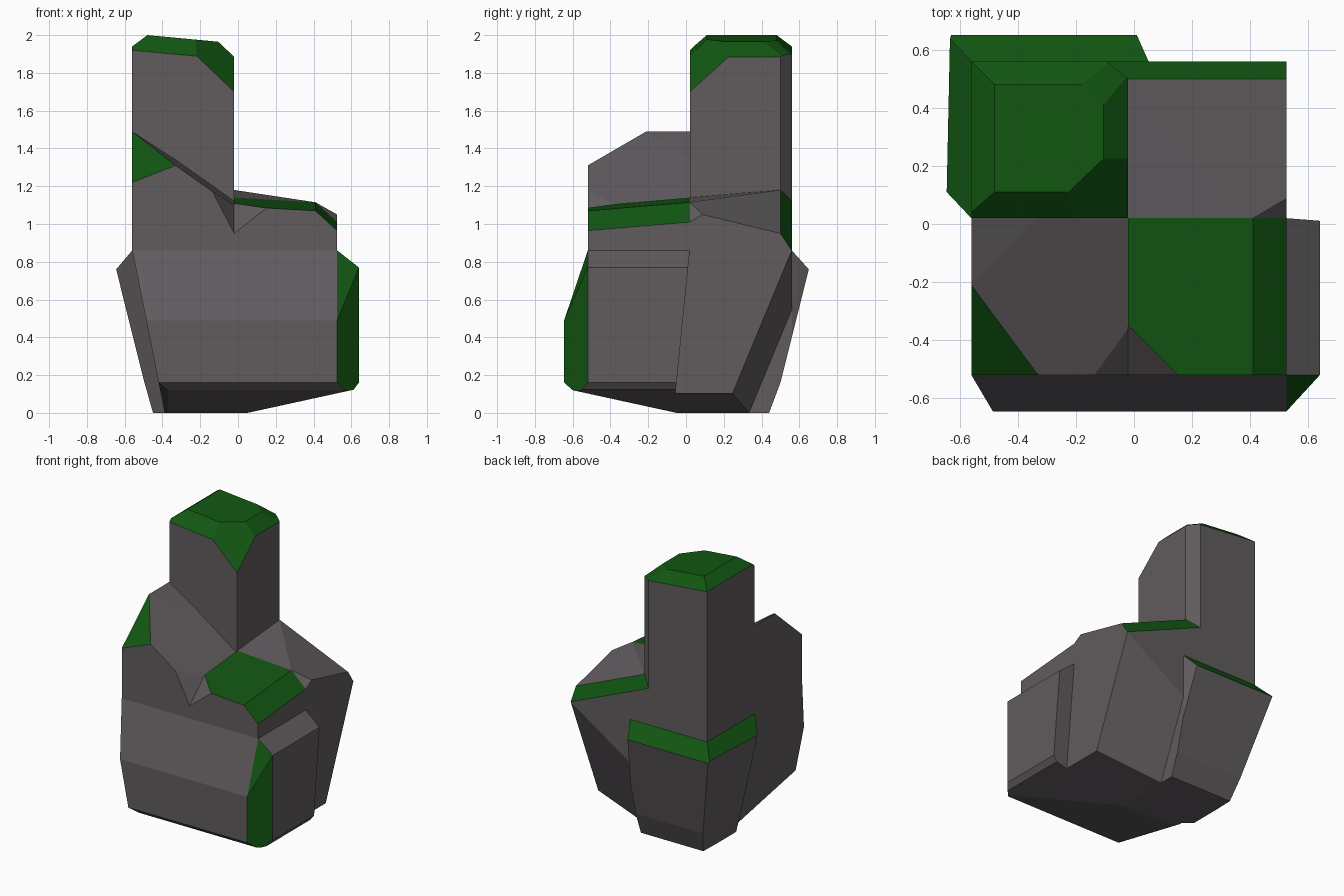
import bpy, bmesh
from mathutils import Vector


def material(name, rgb):
    m = bpy.data.materials.new(name)
    m.diffuse_color = (*rgb, 1)
    return m


MATS = [material("grey stone", (0.12, 0.107, 0.114)),
        material("green moss", (0.006, 0.095, 0.006))]
STONE, MOSS = 0, 1


# A cut is three points on a plane plus the colour of the face it leaves
def cut(p, q, r, mat=STONE):
    return Vector(p), Vector(q), Vector(r), mat


def along_x(y1, z1, y2, z2, mat=STONE):
    return cut((0, y1, z1), (0, y2, z2), (1, y1, z1), mat)


def along_y(x1, z1, x2, z2, mat=STONE):
    return cut((x1, 0, z1), (x2, 0, z2), (x1, 1, z1), mat)


def upright(x1, y1, x2, y2, mat=STONE):
    return cut((x1, y1, 0), (x2, y2, 0), (x1, y1, 1), mat)


def rock(name, lo, hi, cuts):
    """A box chiselled by planes; the side holding the box centre is kept."""
    lo, hi = Vector(lo), Vector(hi)
    centre = (lo + hi) / 2
    bm = bmesh.new()
    bmesh.ops.create_cube(bm, size=1)
    for v in bm.verts:
        v.co = centre + v.co * (hi - lo)
    for p, q, r, mat in cuts:
        n = (q - p).cross(r - p).normalized()
        if n.dot(centre - p) > 0:
            n = -n
        bmesh.ops.bisect_plane(bm, geom=bm.verts[:] + bm.edges[:] + bm.faces[:],
                               dist=1e-5, plane_co=p, plane_no=n, clear_outer=True)
        rim = [e for e in bm.edges if e.is_boundary]
        if rim:
            for f in bmesh.ops.holes_fill(bm, edges=rim, sides=0)["faces"]:
                f.material_index = mat
        bmesh.ops.remove_doubles(bm, verts=bm.verts[:], dist=1e-4)
    bmesh.ops.recalc_face_normals(bm, faces=bm.faces[:])
    me = bpy.data.meshes.new(name)
    bm.to_mesh(me)
    bm.free()
    for m in MATS:
        me.materials.append(m)
    ob = bpy.data.objects.new(name, me)
    bpy.context.collection.objects.link(ob)
    return ob


# Cuts shared by the pieces: sloping underside and tapered left wall
underside = [along_x(-0.60, 0.12, -0.05, 0), along_y(0.60, 0.12, 0.05, 0)]
left_taper = [along_y(-0.56, 0.86, -0.42, 0.16),
              cut((-0.42, -0.645, 0.16), (-0.37, -0.60, 0.12), (-0.37, -0.05, 0))]

# Tall column, back left, with a mossy cap
rock("tall_column", (-0.56, 0.02, 0), (-0.02, 0.56, 2), [
    upright(-0.02, 0.50, -0.095, 0.56),
    along_y(-0.56, 0.86, -0.42, 0.16),
    along_x(0.56, 0.86, 0.43, 0.16),
    along_y(-0.48, 2.0, -0.105, 1.965, MOSS),
    along_y(-0.48, 2.0, -0.56, 1.94, MOSS),
    along_y(-0.105, 1.965, -0.02, 1.885, MOSS),
    cut((-0.48, 0.11, 2), (-0.105, 0.11, 1.965), (-0.56, 0.02, 1.92), MOSS),
    cut((-0.48, 0.48, 2), (-0.105, 0.48, 1.965), (-0.56, 0.56, 1.94), MOSS),
    cut((-0.02, 0.02, 1.70), (-0.22, 0.02, 1.89), (-0.02, 0.22, 1.88), MOSS),
    cut((-0.18, 0.48, 1.972), (-0.105, 0.41, 1.965), (-0.02, 0.50, 1.89), MOSS),
])

# Sloping column, front left
rock("front_left_column", (-0.56, -0.52, 0), (-0.02, 0.02, 1.49), underside + left_taper + [
    cut((-0.56, -0.21, 1.49), (-0.56, 0.02, 1.49), (-0.02, 0.02, 1.14)),
    cut((-0.56, -0.21, 1.49), (-0.33, -0.52, 1.31), (-0.02, -0.36, 1.10)),
    cut((-0.56, -0.21, 1.49), (-0.33, -0.52, 1.31), (-0.56, -0.52, 1.22), MOSS),
    cut((-0.145, -0.52, 1.19), (-0.02, -0.36, 1.10), (-0.02, -0.52, 0.95)),
])

# Low column with a mossy top, front right
rock("front_right_column", (-0.02, -0.52, 0), (0.525, 0.02, 1.16), underside + [
    cut((-0.02, 0.02, 1.14), (0.41, 0.02, 1.115), (-0.02, -0.52, 1.095), MOSS),
    cut((0.41, 0.02, 1.115), (0.41, -0.52, 1.07), (0.525, 0.02, 1.01), MOSS),
    cut((-0.02, -0.52, 0.95), (-0.02, -0.36, 1.10), (0.145, -0.52, 1.08)),
])

# Low sloping column, back right
rock("back_right_column", (-0.095, 0.02, 0), (0.525, 0.56, 1.22), underside + [
    cut((-0.02, 0.02, 1.14), (-0.02, 0.50, 1.18), (0.41, 0.02, 1.115)),
    cut((-0.02, 0.50, 1.18), (0.525, 0.50, 0.95), (0.41, 0.02, 1.115)),
    cut((0.41, 0.02, 1.115), (0.525, 0.12, 1.07), (0.525, 0.02, 1.01)),
    cut((-0.02, 0.50, 1.18), (0.525, 0.50, 0.95), (0.525, 0.56, 0.86), MOSS),
    cut((0.525, 0.56, 0.86), (0.525, 0.27, 0.16), (0.10, 0.56, 0.58)),
])

# Bulge wrapping the front and the right side, with a mossy corner
rock("front_bulge", (-0.56, -0.645, 0), (0.64, 0.02, 0.86), underside + left_taper + [
    along_x(-0.52, 0.86, -0.645, 0.49),
    along_y(0.525, 0.86, 0.64, 0.77),
    along_x(0.02, 0.86, -0.05, 0.16),
    along_x(-0.645, 0.16, -0.60, 0.12),
    along_y(0.64, 0.16, 0.61, 0.12),
    upright(0.64, -0.52, 0.525, -0.645, MOSS),
    cut((0.525, -0.52, 0.86), (0.64, -0.52, 0.77), (0.525, -0.645, 0.49), MOSS),
])

# Bulge wrapping the back left corner, mossy on its upper rim
rock("back_bulge", (-0.645, 0.02, 0), (0.05, 0.65, 0.86), [
    cut((-0.56, 0.02, 0.86), (-0.56, 0.56, 0.86), (-0.645, 0.11, 0.76), MOSS),
    along_x(0.56, 0.86, 0.65, 0.76, MOSS),
    cut((-0.645, 0.11, 0.76), (-0.63, 0.65, 0.76), (-0.495, 0.11, 0.16)),
    along_y(-0.495, 0.16, -0.45, 0),
    along_x(0.65, 0.76, 0.50, 0.16),
    along_x(0.50, 0.16, 0.44, 0),
    cut((-0.56, 0.02, 0.86), (-0.645, 0.11, 0.76), (-0.42, 0.02, 0.16)),
    upright(0.05, 0.56, 0.01, 0.65),
])
